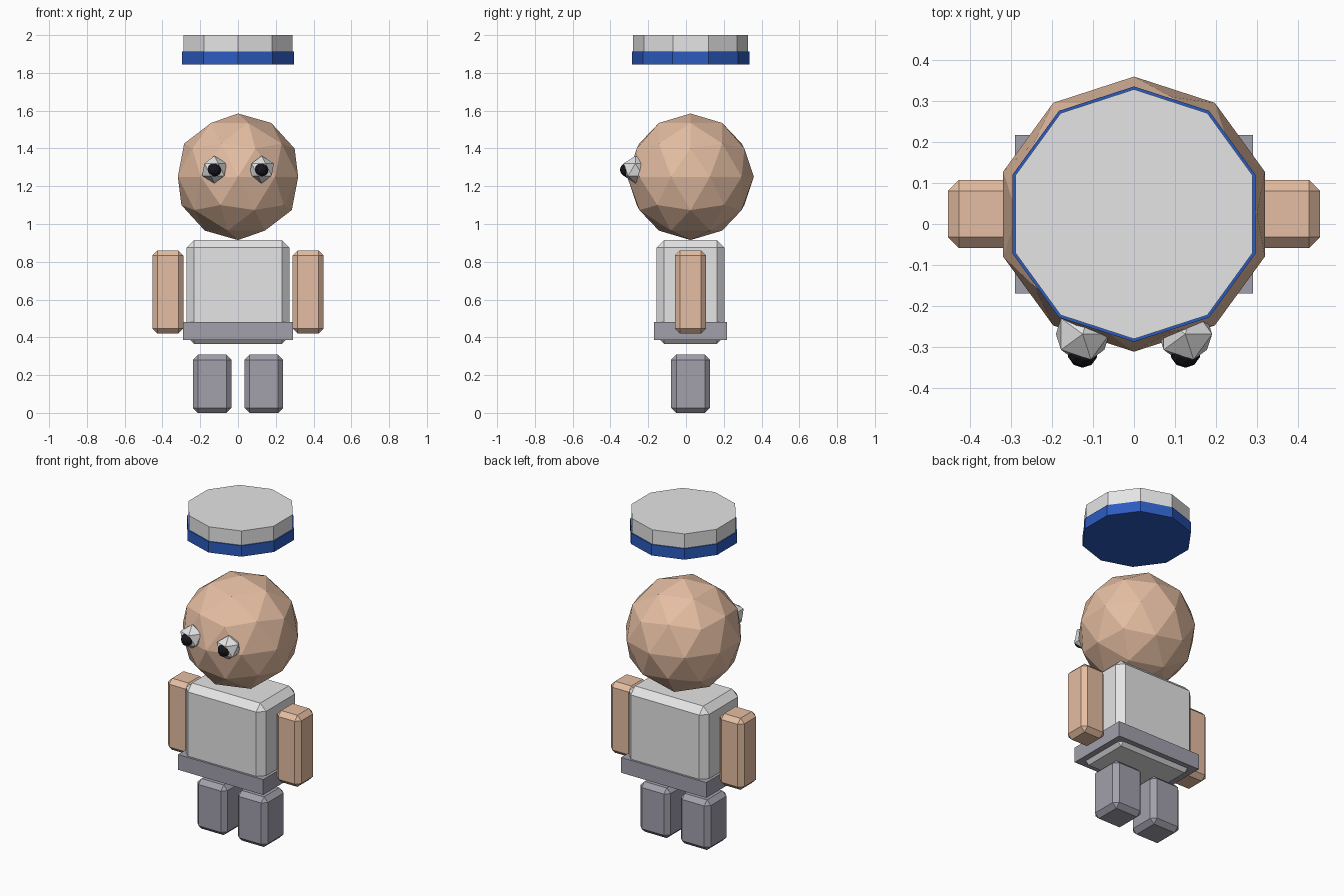
import bpy

cube = bpy.data.objects.get("Cube")
if cube:
    bpy.data.objects.remove(cube, do_unlink=True)

MID_Y = 0.024  # shared depth centre of the figure


def material(name, rgb):
    mat = bpy.data.materials.new(name)
    mat.use_nodes = True
    mat.diffuse_color = (*rgb, 1)
    mat.node_tree.nodes["Principled BSDF"].inputs["Base Color"].default_value = (*rgb, 1)
    return mat


skin = material("skin tan", (0.78, 0.51, 0.36))
white = material("off white", (0.78, 0.78, 0.79))
grey = material("trouser grey", (0.36, 0.35, 0.41))
blue = material("band blue", (0.025, 0.105, 0.53))
black = material("pupil black", (0.008, 0.008, 0.012))


def finish(name, mat):
    obj = bpy.context.object
    obj.name = obj.data.name = name
    obj.data.materials.append(mat)
    return obj


def box(name, mat, centre, size, bevel=0):
    bpy.ops.mesh.primitive_cube_add(size=1, location=centre)
    obj = finish(name, mat)
    for v in obj.data.vertices:
        v.co = [c * s for c, s in zip(v.co, size)]
    if bevel:
        mod = obj.modifiers.new("chamfer", "BEVEL")
        mod.width, mod.segments, mod.limit_method = bevel, 1, "NONE"
    return obj


def ball(name, mat, centre, radius, detail):
    bpy.ops.mesh.primitive_ico_sphere_add(subdivisions=detail, radius=radius, location=centre)
    return finish(name, mat)


def disc(name, mat, radius, low, high):
    bpy.ops.mesh.primitive_cylinder_add(vertices=10, radius=radius, depth=high - low,
                                        location=(0, MID_Y, (low + high) / 2))
    return finish(name, mat)


# Torso and waist
box("torso", white, (0, MID_Y, 0.64), (0.545, 0.36, 0.55), 0.04)
box("waistband", grey, (0, MID_Y, 0.433), (0.58, 0.386, 0.094))

# Head
ball("head", skin, (0, MID_Y, 1.25), 0.335, 2)

# Limbs and eyes on both sides
for side, sign in (("left", 1), ("right", -1)):
    box(side + "_arm", skin, (sign * 0.371, MID_Y, 0.64), (0.165, 0.166, 0.44), 0.027)
    box(side + "_leg", grey, (sign * 0.137, MID_Y, 0.154), (0.205, 0.205, 0.308), 0.027)
    ball(side + "_eye", white, (sign * 0.125, -0.268, 1.288), 0.073, 1)
    ball(side + "_pupil", black, (sign * 0.125, -0.313, 1.287), 0.037, 2)

# Floating flat cap
disc("cap_band", blue, 0.311, 1.845, 1.912)
disc("cap_top", white, 0.304, 1.911, 2.0)
